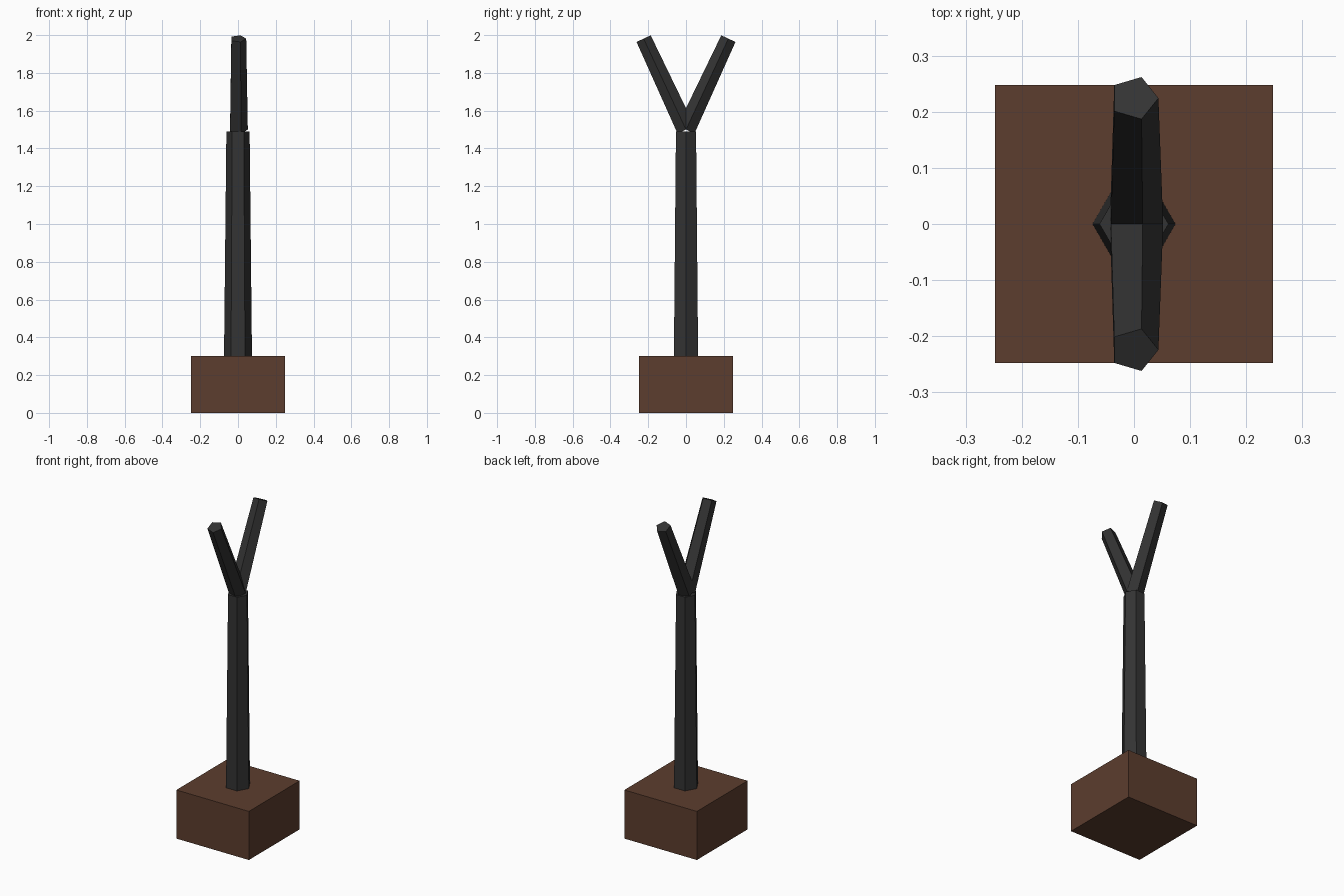
import bpy
import math
from mathutils import Matrix, Vector

if "Cube" in bpy.data.objects:
    bpy.data.objects.remove(bpy.data.objects["Cube"])


def material(name, rgb):
    m = bpy.data.materials.new(name)
    lin = [((c / 255 + 0.055) / 1.055) ** 2.4 for c in rgb]
    m.diffuse_color = (*lin, 1)
    m.use_nodes = True
    m.node_tree.nodes["Principled BSDF"].inputs["Base Color"].default_value = m.diffuse_color
    return m


brown = material("brown wood", (92, 61, 46))
charcoal = material("charcoal", (51, 51, 51))


def tapered(name, sides, r1, r2, length, base, tilt, mat):
    """Tapered prism with its first corner on +x, tilted about x at its base."""
    bpy.ops.mesh.primitive_cone_add(vertices=sides, radius1=r1, radius2=r2, depth=length)
    ob = bpy.context.object
    ob.name = name
    # the primitive's first corner is on +y; turn it to +x, put the base at the origin
    ob.data.transform(Matrix.Translation(base) @ Matrix.Rotation(tilt, 4, 'X')
                      @ Matrix.Translation(Vector((0, 0, length / 2)))
                      @ Matrix.Rotation(-math.pi / 2, 4, 'Z'))
    ob.data.materials.append(mat)
    return ob


# square base block
bpy.ops.mesh.primitive_cube_add(size=1, location=(0, 0, 0.15))
block = bpy.context.object
block.name = "base_block"
block.scale = (0.495, 0.495, 0.3)
bpy.ops.object.transform_apply(location=True, rotation=False, scale=True)
block.data.materials.append(brown)

# hexagonal post
tapered("post", 6, 0.074, 0.0615, 1.19, Vector((0, 0, 0.3)), 0, charcoal)

# two five-sided prongs forming the fork
for name, side in (("front_prong", 1), ("back_prong", -1)):
    tapered(name, 5, 0.052, 0.0435, 0.531, Vector((0, 0, 1.5)),
            side * math.radians(25), charcoal)
